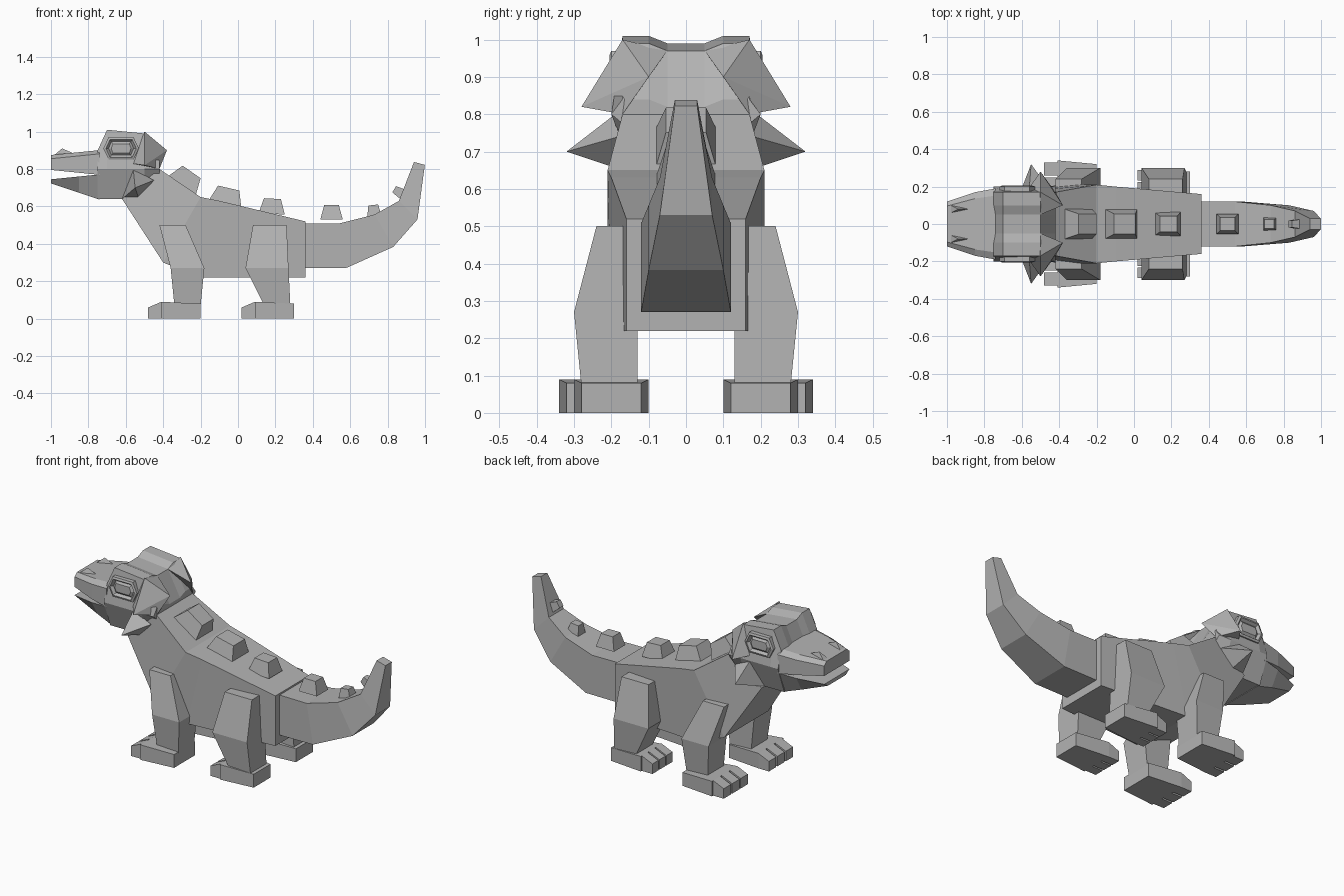
import bpy, bmesh
from math import sin, cos, radians
from mathutils import Vector

cube = bpy.data.objects.get("Cube")
if cube:
    bpy.data.objects.remove(cube)

color = (0.45, 0.45, 0.45, 1)
grey = bpy.data.materials.new("stone grey")
grey.use_nodes = True
grey.diffuse_color = color
grey.node_tree.nodes["Principled BSDF"].inputs["Base Color"].default_value = color


def finish(bm, name):
    """Turn the mesh into a flat shaded grey object."""
    bmesh.ops.recalc_face_normals(bm, faces=bm.faces)
    mesh = bpy.data.meshes.new(name)
    bm.to_mesh(mesh)
    bm.free()
    mesh.materials.append(grey)
    obj = bpy.data.objects.new(name, mesh)
    bpy.context.collection.objects.link(obj)


def skin(bm, rings):
    """Bridge a row of equal rings, cap both ends, return the last cap."""
    rows = [[bm.verts.new(point) for point in ring] for ring in rings]
    count = len(rows[0])
    for row, following in zip(rows, rows[1:]):
        for i in range(count):
            j = (i + 1) % count
            bm.faces.new((row[i], row[j], following[j], following[i]))
    bm.faces.new(rows[0])
    return bm.faces.new(rows[-1])


def loft(name, rings):
    bm = bmesh.new()
    skin(bm, rings)
    finish(bm, name)


def hull(name, points):
    bm = bmesh.new()
    for point in points:
        bm.verts.new(point)
    bmesh.ops.convex_hull(bm, input=bm.verts)
    finish(bm, name)


def symmetric(half):
    """Complete a half ring across the middle plane."""
    return half + [(x, -y, z) for x, y, z in reversed(half)]


def flip(points, side):
    return [(x, y * side, z) for x, y, z in points]


def square(center, lean, length, width):
    """Rectangle facing along a normal that leans from z towards x."""
    along = Vector((cos(lean), 0, -sin(lean))) * length
    across = Vector((0, width, 0))
    return [center + along + across, center + along - across,
            center - along - across, center - along + across]


# Trunk and neck: bottom edge, top edge and half width of each section
loft("body", [
    symmetric([(x_low, width, low), (x_top, width, top)])
    for x_low, low, x_top, top, width in (
        (-0.62, 0.64, -0.42, 0.8, 0.17),
        (-0.4, 0.3, -0.2, 0.65, 0.21),
        (-0.2, 0.22, -0.1, 0.63, 0.2),
        (0.36, 0.22, 0.36, 0.52, 0.16))])

# Tail: square sections that shrink and tip back as the tail curls up
loft("tail", [
    square(Vector((x, 0, z)), radians(90 - curl), half, half)
    for x, z, half, curl in (
        (0.35, 0.39, 0.12, 0),
        (0.56, 0.39, 0.12, 10),
        (0.78, 0.47, 0.1, 30),
        (0.91, 0.58, 0.07, 45),
        (0.97, 0.83, 0.03, 75))])

# Skull: jaw line, cheek, brow ridge and a shallow dip along the crown
loft("skull", [
    symmetric([(x, 0.14, low), (x, 0.2, 0.8), (x, 0.17, top),
               (x, 0.1, top), (x, 0.05, top - 0.02)])
    for x, low, top in ((-0.75, 0.64, 0.9), (-0.7, 0.64, 1.01),
                        (-0.5, 0.64, 0.99), (-0.42, 0.75, 0.84))])

# Jaws: both taper away from the hinge and leave the mouth open
upper, lower = [], []
for x, width in ((-1, 0.12), (-0.85, 0.17), (-0.74, 0.19)):
    reach = -0.75 - x
    gap = reach * 0.1
    top = 0.9 - gap
    upper.append(symmetric([(x, width, 0.77 + gap), (x, width, top - 0.02),
                            (x, width * 0.8, top)]))
    lower.append(symmetric([(x, width * 0.7, 0.64 + reach / 3),
                            (x, width, 0.77 - gap)]))
loft("upper_jaw", upper)
loft("lower_jaw", lower)

HEXAGON = ((-1, 0), (-0.7, 1), (0.7, 1), (1, 0), (0.7, -1), (-0.7, -1))


def eye(name, side):
    """Hexagonal rim around a sunken socket with a raised pupil."""
    bm = bmesh.new()
    face = skin(bm, [[(-0.625 + u * 0.095, y * side, 0.91 + v * 0.06) for u, v in HEXAGON]
                     for y in (0.15, 0.2)])
    bmesh.ops.recalc_face_normals(bm, faces=bm.faces)
    for depth in (0.005, -0.015, 0.01):
        bmesh.ops.inset_individual(bm, faces=[face], thickness=0.014, depth=depth)
    finish(bm, name)


def leg(name, side, spans):
    """Ankle, knee and shoulder sections, each spanning a range of x."""
    rings = []
    for (back, front), z, outer in zip(spans, (0.07, 0.27, 0.5), (0.28, 0.3, 0.24)):
        rings.append(flip([(back, 0.13, z), (front, 0.13, z),
                           (front, outer, z), (back, outer, z)], side))
    loft(name, rings)


def foot(name, side, tip, inner, outer):
    """Wedge shaped foot with three separate toes."""
    def slab(x, near, far, height):
        return flip([(x, near, 0), (x, far, 0), (x, far, height), (x, near, height)], side)

    knuckle = tip + 0.07
    loft(name, [slab(knuckle, inner, outer, 0.09),
                slab(tip + 0.28, inner + 0.02, outer - 0.02, 0.08)])
    step = (outer - inner) / 3
    for toe in range(3):
        near = inner + toe * step
        far = near + step * 0.85
        loft(f"{name}_toe_{toe + 1}", [slab(tip, near, far, 0.06),
                                       slab(knuckle, near, far, 0.09)])


for label, side in (("left", -1), ("right", 1)):
    eye(f"{label}_eye", side)
    hull(f"{label}_frill", flip([
        (-0.5, 0.17, 1), (-0.5, 0.05, 0.97), (-0.38, 0.1, 0.9),
        (-0.5, 0.28, 0.82), (-0.57, 0.18, 0.83), (-0.42, 0.17, 0.8)], side))
    hull(f"{label}_cheek_spike", flip([
        (-0.62, 0.14, 0.64), (-0.53, 0.14, 0.64), (-0.45, 0.18, 0.74),
        (-0.56, 0.19, 0.8), (-0.55, 0.32, 0.7)], side))
    hull(f"{label}_nostril", flip([
        (-1, 0.05, 0.86), (-1, 0.11, 0.86), (-0.87, 0.08, 0.88),
        (-0.94, 0.08, 0.91)], side))
    leg(f"{label}_front_leg", side, ((-0.34, -0.2), (-0.36, -0.18), (-0.42, -0.28)))
    leg(f"{label}_back_leg", side, ((0.14, 0.28), (0.04, 0.27), (0.08, 0.26)))
    foot(f"{label}_front_foot", side, -0.48, 0.1, 0.34)
    foot(f"{label}_back_foot", side, 0.02, 0.1, 0.3)

# Blunt plates along the spine: base position, lean in degrees and half size
PLATES = ((-0.3, 0.71, 35, 0.09), (-0.07, 0.61, 13, 0.09), (0.18, 0.56, 3, 0.07),
          (0.5, 0.53, 0, 0.06), (0.73, 0.54, -6, 0.04), (0.89, 0.66, -60, 0.03))
for number, (x, z, degrees, half) in enumerate(PLATES, 1):
    lean = radians(degrees)
    base = Vector((x, 0, z))
    crown = base + Vector((sin(lean), 0, cos(lean))) * (0.05 + half * 0.45)
    loft(f"spine_plate_{number}", [square(base, lean, half, half * 0.9),
                                   square(crown, lean, half * 0.65, half * 0.6)])
